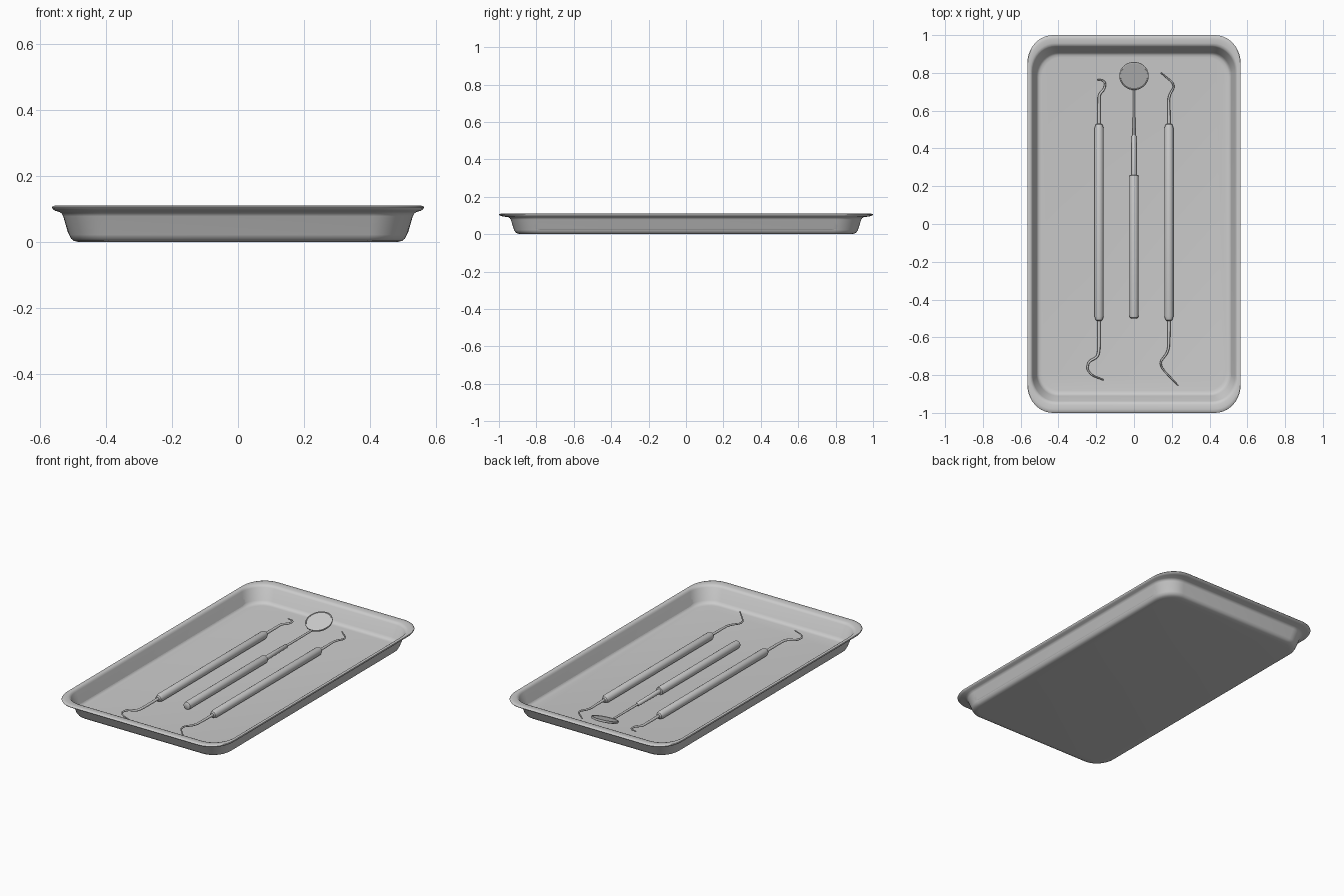
import bpy, bmesh, math
from mathutils import Matrix, Vector

if "Cube" in bpy.data.objects:
    bpy.data.objects.remove(bpy.data.objects["Cube"])


def finish(name, bm, angle=35):
    bmesh.ops.recalc_face_normals(bm, faces=bm.faces)
    me = bpy.data.meshes.new(name)
    bm.to_mesh(me)
    bm.free()
    ob = bpy.data.objects.new(name, me)
    bpy.context.collection.objects.link(ob)
    bpy.ops.object.select_all(action='DESELECT')
    bpy.context.view_layer.objects.active = ob
    ob.select_set(True)
    bpy.ops.object.shade_smooth_by_angle(angle=math.radians(angle))
    return ob


def loft(bm, rings):
    loops = [[bm.verts.new(p) for p in r] for r in rings]
    for a, b in zip(loops, loops[1:]):
        n = len(a)
        for i in range(n):
            bm.faces.new((a[i], a[(i + 1) % n], b[(i + 1) % n], b[i]))
    bm.faces.new(loops[0][::-1])
    bm.faces.new(loops[-1])


def rounded_rect(hx, hy, rx, ry, z, n=10):
    pts = []
    for q, (sx, sy) in enumerate([(1, 1), (-1, 1), (-1, -1), (1, -1)]):
        for i in range(n + 1):
            a = math.pi / 2 * (q + i / n)
            pts.append((sx * (hx - rx) + rx * math.cos(a),
                        sy * (hy - ry) + ry * math.sin(a), z))
    return pts


def lathe(name, profile, matrix, n=24):
    # profile: (radius, height) pairs revolved about local z
    bm = bmesh.new()
    loft(bm, [[(r * math.cos(2 * math.pi * i / n), r * math.sin(2 * math.pi * i / n), h)
               for i in range(n)] for r, h in profile])
    bmesh.ops.transform(bm, matrix=matrix, verts=bm.verts)
    return finish(name, bm)


def shank(name, pts, z, r0=0.009, r1=0.003, n=10):
    # corner-smoothed tapered wire lying flat
    P = [Vector((x, y, z)) for x, y in pts]
    for _ in range(2):
        Q = [P[0]]
        for a, b in zip(P, P[1:]):
            Q += [a.lerp(b, 0.2), a.lerp(b, 0.8)]
        P = Q + [P[-1]]
    bm = bmesh.new()
    rings = []
    for k, p in enumerate(P):
        t = (P[min(k + 1, len(P) - 1)] - P[max(k - 1, 0)]).normalized()
        side = Vector((-t.y, t.x, 0))
        r = r0 + (r1 - r0) * k / (len(P) - 1)
        rings.append([p + r * (side * math.cos(2 * math.pi * i / n)
                               + Vector((0, 0, 1)) * math.sin(2 * math.pi * i / n))
                      for i in range(n)])
    loft(bm, rings)
    finish(name, bm, 60)


# Tray: outer underside, rolled rim, inner wall, floor
sections = [
    (.485, .880, .0), (.498, .900, .003), (.507, .912, .010), (.513, .919, .022),
    (.531, .937, .078), (.535, .942, .086), (.542, .951, .091), (.556, .980, .095),
    (.563, .996, .100), (.565, 1.0, .105), (.563, .997, .109), (.556, .980, .110),
    (.547, .957, .109), (.541, .945, .105), (.536, .938, .096),
    (.517, .910, .030), (.511, .903, .019), (.503, .895, .014), (.490, .882, .012)]
bm = bmesh.new()
loft(bm, [rounded_rect(hx, hy, .10 + (hx - .485) * .45, .11 + (hx - .485) * .5, z)
          for hx, hy, z in sections])
finish("tray", bm, 50)

# Instruments lie along y on the tray floor
Z = 0.036
lay = Matrix.Rotation(-math.pi / 2, 4, 'X')


def along_y(x):
    return Matrix.Translation((x, 0, Z)) @ lay


# Double-ended instruments
grip = [(.011, -.513), (.018, -.508), (.024, -.488), (.024, .508), (.018, .526), (.011, .531)]
X = 0.185
for name, x, ends in (
    ("probe", -X, [
        [(-X, .52), (-X, .64), (-.185, .685), (-.157, .715), (-.152, .748), (-.168, .762), (-.197, .765)],
        [(-X, -.50), (-X, -.67), (-.195, -.705), (-.240, -.728), (-.249, -.768), (-.222, -.802), (-.16, -.826)]]),
    ("scaler", X, [
        [(X, .52), (X, .60), (.183, .675), (.219, .737), (.143, .80)],
        [(X, -.50), (X, -.60), (.182, -.675), (.128, -.744), (.233, -.855)]])):
    lathe(name + "_handle", grip, along_y(x))
    for k, pts in enumerate(ends):
        shank(f"{name}_tip_{k + 1}", pts, Z)

# Mouth mirror: stepped handle and tilted disc
lathe("mirror_handle", [(.016, -.499), (.022, -.495), (.024, -.485), (.024, .252), (.022, .258),
                        (.014, .260), (.012, .465), (.007, .472), (.006, .715)], along_y(0))
tilt = math.radians(20)
lathe("mirror_head", [(.066, -.008), (.076, -.005), (.078, .0), (.078, .006), (.075, .008),
                      (.072, .008), (.071, .005)],
      Matrix.Translation((0, .785, Z + .078 * math.sin(tilt))) @ Matrix.Rotation(tilt, 4, 'X'), 40)
